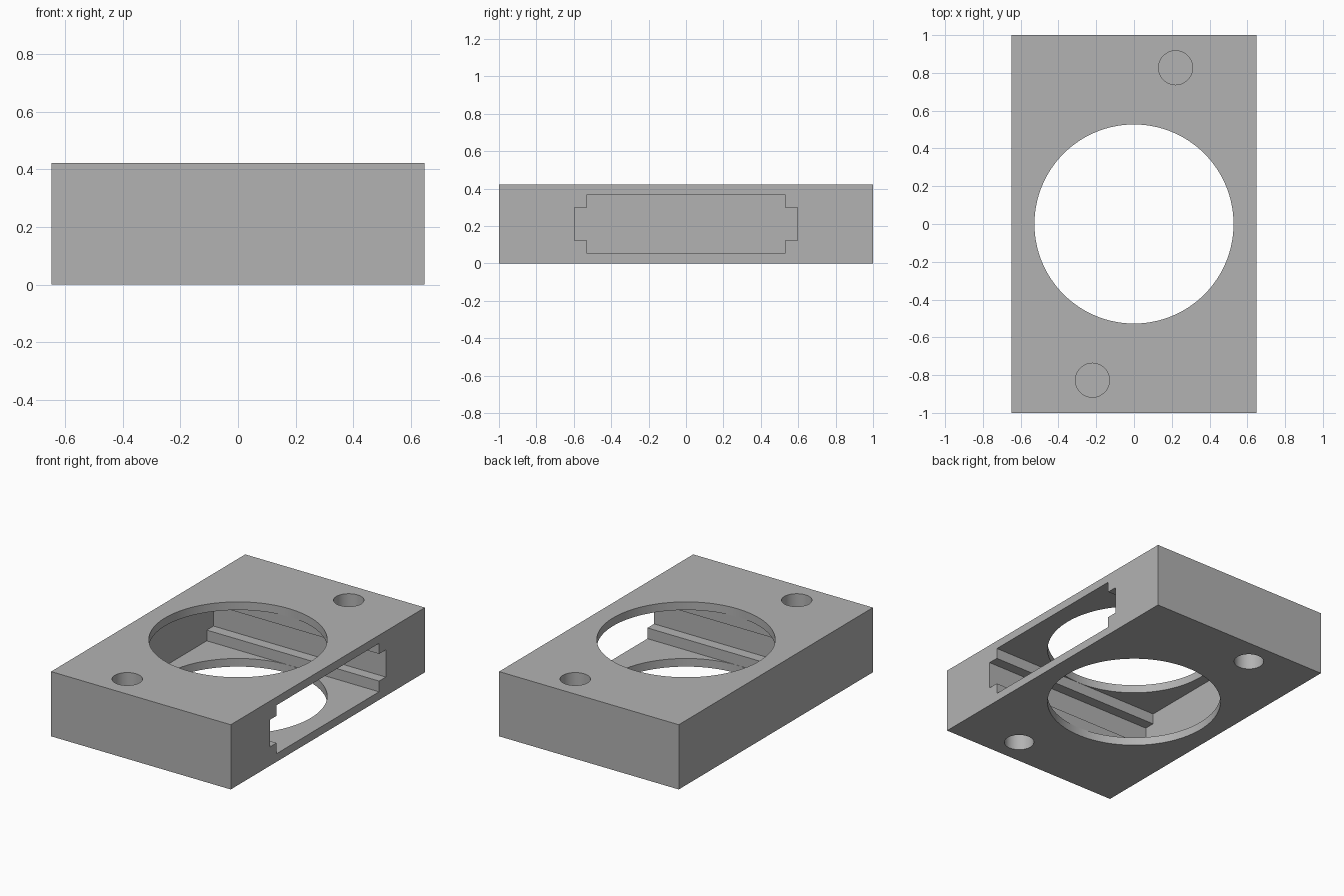
import bpy
import bmesh
from math import radians
from mathutils import Matrix

cube = bpy.data.objects.get("Cube")
if cube:
    bpy.data.objects.remove(cube, do_unlink=True)

HALF_X, HALF_Y, HEIGHT = 0.648, 1.0, 0.422
WALL = 0.053
BORE_RADIUS, PIN_RADIUS, PIN_DEPTH = 0.527, 0.09, 0.2

grey = bpy.data.materials.new("plain grey")
grey.use_nodes = True
colour = (0.448, 0.448, 0.448, 1)
grey.diffuse_color = colour
grey.node_tree.nodes["Principled BSDF"].inputs["Base Color"].default_value = colour


def make_object(name, bm):
    bmesh.ops.recalc_face_normals(bm, faces=bm.faces)
    mesh = bpy.data.meshes.new(name)
    bm.to_mesh(mesh)
    bm.free()
    mesh.materials.append(grey)
    obj = bpy.data.objects.new(name, mesh)
    bpy.context.collection.objects.link(obj)
    return obj


def prism_x(name, profile, x0, x1):
    """Extrude a (y, z) profile along x."""
    bm = bmesh.new()
    face = bm.faces.new([bm.verts.new((x0, y, z)) for y, z in profile])
    new = bmesh.ops.extrude_face_region(bm, geom=[face])["geom"]
    verts = [v for v in new if isinstance(v, bmesh.types.BMVert)]
    bmesh.ops.translate(bm, verts=verts, vec=(x1 - x0, 0, 0))
    return make_object(name, bm)


def cylinder(name, x, y, z0, z1, radius, segments):
    bm = bmesh.new()
    bmesh.ops.create_cone(bm, cap_ends=True, segments=segments,
                          radius1=radius, radius2=radius, depth=z1 - z0,
                          matrix=Matrix.Translation((x, y, (z0 + z1) / 2)))
    return make_object(name, bm)


def cut(body, cutter):
    mod = body.modifiers.new(cutter.name, "BOOLEAN")
    mod.operation = "DIFFERENCE"
    mod.solver = "EXACT"
    mod.object = cutter
    bpy.context.view_layer.objects.active = body
    bpy.ops.object.modifier_apply(modifier=mod.name)
    bpy.data.objects.remove(cutter, do_unlink=True)


# Solid block
block = prism_x("housing_block",
                [(-HALF_Y, 0), (HALF_Y, 0), (HALF_Y, HEIGHT), (-HALF_Y, HEIGHT)],
                -HALF_X, HALF_X)

# Stepped drawer slot, open on one long side only
half = [(0.528, WALL), (0.528, 0.123), (0.597, 0.123),
        (0.597, 0.3), (0.528, 0.3), (0.528, HEIGHT - WALL)]
slot = half + [(-y, z) for y, z in reversed(half)]
cut(block, prism_x("slot_cutter", slot, WALL - HALF_X, HALF_X + 0.1))

# Large round opening through top and bottom plates
cut(block, cylinder("bore_cutter", 0, 0, -0.1, HEIGHT + 0.1, BORE_RADIUS, 128))

# Blind pin holes: one diagonal pair on top, the opposite pair underneath
for side in (-1, 1):
    cut(block, cylinder("top_pin_cutter", 0.22 * side, 0.827 * side,
                        HEIGHT - PIN_DEPTH, HEIGHT + 0.1, PIN_RADIUS, 48))
    cut(block, cylinder("bottom_pin_cutter", -0.22 * side, 0.827 * side,
                        -0.1, PIN_DEPTH, PIN_RADIUS, 48))

# Smooth the round walls, keep the edges crisp
bpy.ops.object.select_all(action="DESELECT")
block.select_set(True)
bpy.context.view_layer.objects.active = block
bpy.ops.object.shade_smooth_by_angle(angle=radians(30))
